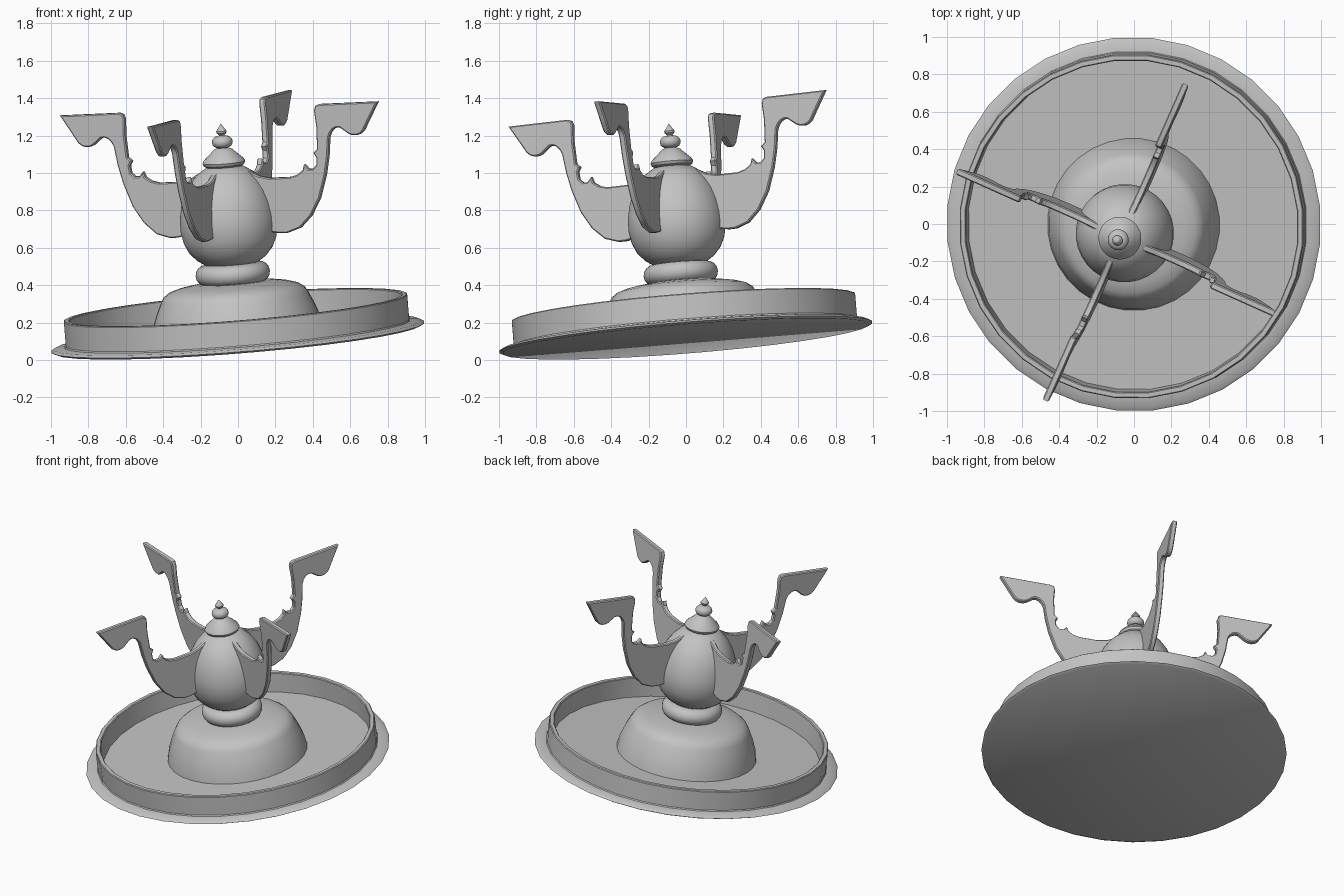
import bpy, bmesh, math
from mathutils import Vector, Matrix

if "Cube" in bpy.data.objects:
    bpy.data.objects.remove(bpy.data.objects["Cube"])

stone = bpy.data.materials.new("grey_stone")
stone.diffuse_color = (0.55, 0.55, 0.55, 1)
stone.use_nodes = True
stone.node_tree.nodes["Principled BSDF"].inputs["Base Color"].default_value = stone.diffuse_color

# The whole fountain leans slightly off vertical
lean = Vector((0, 0, 1)).rotation_difference(Vector((-0.08, -0.08, 1)).normalized())
FRAME = Matrix.Translation((0, 0, 0.1127)) @ lean.to_matrix().to_4x4()


def finish(name, bm, matrix, angle=35):
    bmesh.ops.recalc_face_normals(bm, faces=bm.faces)
    mesh = bpy.data.meshes.new(name)
    bm.to_mesh(mesh)
    bm.free()
    mesh.materials.append(stone)
    ob = bpy.data.objects.new(name, mesh)
    bpy.context.collection.objects.link(ob)
    ob.matrix_world = matrix
    bpy.ops.object.select_all(action='DESELECT')
    ob.select_set(True)
    bpy.context.view_layer.objects.active = ob
    bpy.ops.object.shade_smooth_by_angle(angle=math.radians(angle))
    return ob


def lathe(name, profile, steps=32):
    """Spin a (radius, height) profile around the leaning axis."""
    bm = bmesh.new()
    turn = Matrix.Rotation(math.pi / steps, 3, 'Z')
    verts = [bm.verts.new(turn @ Vector((r, 0, z))) for r, z in profile]
    edges = [bm.edges.new(p) for p in zip(verts, verts[1:])]
    bmesh.ops.spin(bm, geom=verts + edges, cent=(0, 0, 0), axis=(0, 0, 1),
                   angle=math.tau, steps=steps, use_merge=True)
    bmesh.ops.remove_doubles(bm, verts=bm.verts, dist=0.0005)
    return finish(name, bm, FRAME)


def bulge(r, z, half_w, half_h, n=8):
    """Half-ellipse profile points for a rounded ring."""
    return [(r + half_w * math.cos(t), z + half_h * math.sin(t))
            for t in (-math.pi / 2 + math.pi * i / n for i in range(n + 1))]


# Basin: flat plate with a thin lip, upright wall and floor
lathe("basin", [(0, 0), (0.985, 0), (1.004, 0.010), (0.985, 0.022), (0.93, 0.028),
                (0.925, 0.035), (0.925, 0.165), (0.92, 0.17), (0.897, 0.17),
                (0.892, 0.165), (0.888, 0.03), (0, 0.03)])

# Domed pedestal standing in the basin
lathe("pedestal", [(0.462, 0.03), (0.45, 0.09), (0.425, 0.16), (0.395, 0.225),
                   (0.38, 0.25), (0.35, 0.272), (0.30, 0.288), (0.20, 0.305), (0, 0.31)])

# Rounded collar under the bulb
lathe("collar", [(0, 0.295)] + bulge(0.145, 0.352, 0.055, 0.055) + [(0, 0.415)])

# Egg-shaped bulb
lathe("bulb", [(0, 0.40), (0.14, 0.405), (0.185, 0.435), (0.225, 0.48), (0.25, 0.535),
               (0.262, 0.60), (0.26, 0.66), (0.247, 0.73), (0.223, 0.795),
               (0.19, 0.85), (0.15, 0.893), (0.10, 0.925), (0, 0.94)])

# Cap, ball and pointed tip
lathe("finial", [(0, 0.915), (0.08, 0.92), (0.108, 0.935), (0.115, 0.95), (0.107, 0.966),
                 (0.075, 0.995), (0.05, 1.02), (0.03, 1.028)]
      + bulge(0.022, 1.06, 0.034, 0.032)
      + [(0.013, 1.096), (0.026, 1.108), (0.028, 1.118), (0.016, 1.135), (0, 1.158)])

# Scrolled arm outline in (radius, height)
ARM = [(0.93, 1.24), (0.585, 1.24), (0.565, 1.232), (0.556, 1.207), (0.562, 1.12),
       (0.556, 1.0), (0.533, 0.98), (0.548, 0.955), (0.544, 0.915), (0.522, 0.895),
       (0.495, 0.895), (0.472, 0.92), (0.462, 0.89), (0.43, 0.868), (0.385, 0.856),
       (0.264, 0.856), (0.20, 0.87), (0.14, 0.90), (0.09, 0.90), (0.09, 0.62),
       (0.24, 0.568), (0.30, 0.558), (0.345, 0.558), (0.42, 0.582), (0.49, 0.645),
       (0.548, 0.737), (0.592, 0.859), (0.616, 0.96), (0.63, 1.06), (0.642, 1.085),
       (0.66, 1.104), (0.68, 1.112), (0.70, 1.11), (0.748, 1.074), (0.77, 1.066),
       (0.793, 1.065), (0.815, 1.072), (0.835, 1.088), (0.873, 1.149)]
THICK = 0.036


def arm(name, degrees):
    bm = bmesh.new()
    face = bm.faces.new([bm.verts.new((r, -THICK / 2, z)) for r, z in ARM])
    out = bmesh.ops.extrude_face_region(bm, geom=[face])
    moved = [g for g in out["geom"] if isinstance(g, bmesh.types.BMVert)]
    bmesh.ops.translate(bm, verts=moved, vec=(0, THICK, 0))
    # Soften the outline edges
    rim = [e for e in bm.edges if abs(e.verts[0].co.y - e.verts[1].co.y) < 1e-5]
    bmesh.ops.bevel(bm, geom=rim, offset=0.006, segments=1, affect='EDGES')
    bmesh.ops.triangulate(bm, faces=[f for f in bm.faces if len(f.verts) > 4])
    finish(name, bm, FRAME @ Matrix.Rotation(math.radians(degrees), 4, 'Z'), 30)


for i in range(4):
    arm(f"arm_{i + 1}", 66 + 90 * i)
